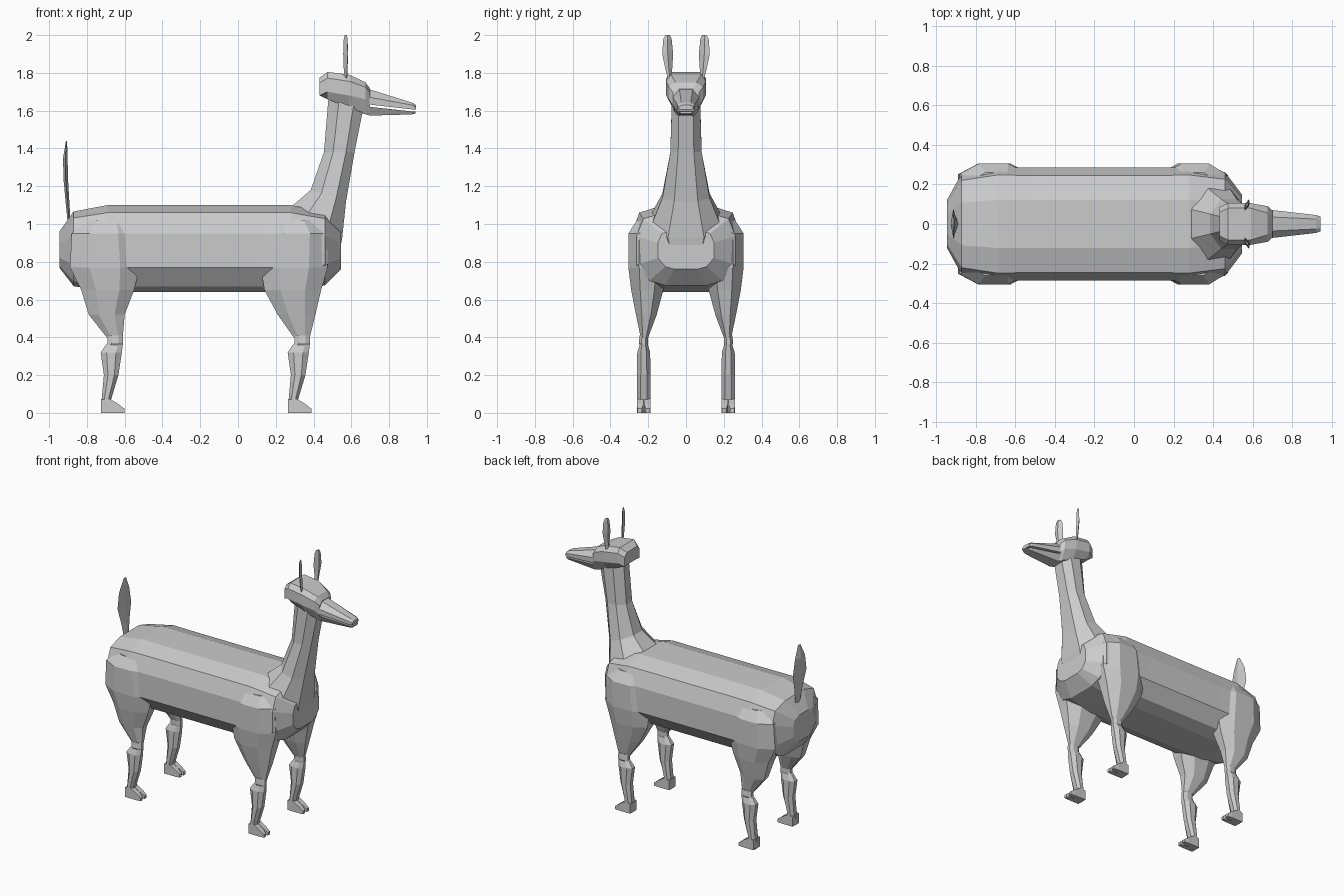
import bpy, bmesh

grey = bpy.data.materials.new("light_grey")
grey.diffuse_color = (0.6, 0.6, 0.6, 1)


def loft(name, rings, mirror=False):
    """Skin equal-length point rings, cap both ends, optionally mirror across y."""
    bm = bmesh.new()
    loops = [[bm.verts.new(p) for p in r] for r in rings]
    n = len(loops[0])
    for a, b in zip(loops, loops[1:]):
        for i in range(n):
            j = (i + 1) % n
            bm.faces.new((a[i], a[j], b[j], b[i]))
    bm.faces.new(loops[0][::-1])
    bm.faces.new(loops[-1])
    if mirror:
        dup = bmesh.ops.duplicate(bm, geom=bm.verts[:] + bm.edges[:] + bm.faces[:])["geom"]
        for v in dup:
            if isinstance(v, bmesh.types.BMVert):
                v.co.y = -v.co.y
    bmesh.ops.recalc_face_normals(bm, faces=bm.faces[:])
    me = bpy.data.meshes.new(name)
    bm.to_mesh(me)
    bm.free()
    me.materials.append(grey)
    ob = bpy.data.objects.new(name, me)
    bpy.context.collection.objects.link(ob)
    return ob


def octagon(z, x0, x1, y0, y1, k=0.28):
    """Level eight-sided ring with chamfered corners."""
    a, b = (x1 - x0) * k, (y1 - y0) * k
    return [(x0 + a, y0, z), (x1 - a, y0, z), (x1, y0 + b, z), (x1, y1 - b, z),
            (x1 - a, y1, z), (x0 + a, y1, z), (x0, y1 - b, z), (x0, y0 + b, z)]


def symmetric(half):
    """Close a +y half outline by mirroring it."""
    return half + [(x, -y, z) for x, y, z in reversed(half)]


# Barrel body: one half section scaled along x
half = [(0.12, 1.10), (0.245, 1.06), (0.285, 0.95), (0.285, 0.77), (0.21, 0.67), (0.12, 0.64)]
stations = [(-0.945, 0.42, 0.42), (-0.87, 0.9, 0.86), (-0.69, 1.01, 1), (-0.52, 1, 1),
            (0.12, 1, 1), (0.28, 1.01, 1), (0.46, 0.92, 0.84), (0.545, 0.52, 0.45)]
loft("body", [symmetric([(x, y * sy, 0.86 + (z - 0.86) * sz) for y, z in half])
              for x, sy, sz in stations])

# Thighs and shoulders tapering to the knees
loft("rear_thighs", [octagon(*r) for r in [
    (1.02, -0.82, -0.57, 0.12, 0.26), (0.95, -0.88, -0.54, 0.12, 0.305),
    (0.77, -0.89, -0.52, 0.11, 0.305), (0.65, -0.83, -0.55, 0.12, 0.29),
    (0.52, -0.79, -0.60, 0.155, 0.265), (0.40, -0.695, -0.61, 0.20, 0.24)]], True)
loft("front_shoulders", [octagon(*r) for r in [
    (1.02, 0.17, 0.42, 0.10, 0.26), (0.95, 0.15, 0.47, 0.10, 0.305),
    (0.77, 0.12, 0.475, 0.10, 0.305), (0.65, 0.14, 0.44, 0.12, 0.29),
    (0.52, 0.21, 0.41, 0.155, 0.265), (0.40, 0.295, 0.38, 0.20, 0.24)]], True)

# Lower legs and split hooves
for name, s in (("rear", -0.99), ("front", 0.0)):
    loft(name + "_lower_legs", [octagon(z, s + a, s + b, c, d) for z, a, b, c, d in [
        (0.41, 0.30, 0.38, 0.20, 0.245), (0.37, 0.30, 0.38, 0.20, 0.25),
        (0.36, 0.29, 0.38, 0.202, 0.245), (0.32, 0.263, 0.375, 0.19, 0.258),
        (0.20, 0.28, 0.357, 0.187, 0.26), (0.07, 0.268, 0.318, 0.187, 0.26),
        (0.0, 0.265, 0.325, 0.187, 0.26)]], True)
    for side, y0, y1, t0, t1 in (("inner", 0.187, 0.222, 0.19, 0.213),
                                 ("outer", 0.225, 0.26, 0.234, 0.257)):
        loft(f"{name}_{side}_toes", [
            [(s + x, a, 0), (s + x, b, 0), (s + x, b, z), (s + x, a, z)]
            for x, a, b, z in [(0.266, y0, y1, 0.07), (0.31, y0, y1, 0.075),
                               (0.355, y0, y1, 0.048), (0.389, t0, t1, 0.022)]], True)

# Neck: sloped rings given by back point, front point and half width
neck = [((0.28, 1.06), (0.53, 0.80), 0.15), ((0.28, 1.09), (0.552, 0.93), 0.19),
        ((0.385, 1.18), (0.572, 1.12), 0.125), ((0.455, 1.38), (0.617, 1.38), 0.083),
        ((0.48, 1.68), (0.665, 1.62), 0.075)]
rings = []
for (bx, bz), (fx, fz), w in neck:
    rings.append(symmetric([(bx + (fx - bx) * t, w * k, bz + (fz - bz) * t)
                            for t, k in ((0, 0.4), (0.3, 1), (0.72, 1), (1, 0.5))]))
loft("neck", rings)

# Head: rings along x as top, upper side, lower side and bottom points
head = [(0.432, 0.06, 1.775, 0.085, 1.70, 0.05), (0.475, 0.08, 1.805, 0.105, 1.72, 0.07),
        (0.59, 0.08, 1.79, 0.105, 1.70, 0.07), (0.675, 0.055, 1.75, 0.09, 1.68, 0.055),
        (0.70, 0.04, 1.715, 0.068, 1.655, 0.045)]
base = (1.685, 1.66, 1.615, 1.585, 1.575)
loft("head", [symmetric([(x, a, zt), (x, b, (zt + zm) / 2 + 0.01), (x, b, zm - 0.02), (x, c, zb)])
              for (x, a, zt, b, zm, c), zb in zip(head, base)])

# Muzzle and lower jaw with a narrow open mouth
loft("muzzle", [symmetric([(x, a, zt), (x, b, zm), (x, b, zb)]) for x, a, zt, b, zm, zb in [
    (0.66, 0.035, 1.725, 0.075, 1.68, 0.5 * 3.275), (0.70, 0.035, 1.712, 0.07, 1.67, 1.632),
    (0.92, 0.025, 1.643, 0.045, 1.63, 1.607), (0.942, 0.018, 1.63, 0.037, 1.62, 1.605)]])
loft("lower_jaw", [symmetric([(x, b, zt), (x, a, zb)]) for x, b, zt, a, zb in [
    (0.66, 0.07, 1.625, 0.05, 1.585), (0.70, 0.068, 1.62, 0.045, 1.574),
    (0.92, 0.042, 1.596, 0.03, 1.58), (0.94, 0.035, 1.595, 0.025, 1.585)]])

# Thin leaf-shaped ears, turned slightly outward
loft("ears", [[(0.57 - w * 0.4, y - w, z), (0.57 + t, y, z), (0.57 + w * 0.4, y + w, z),
               (0.57 - t, y, z)] for z, y, w, t in [
    (1.77, 0.085, 0.012, 0.008), (1.82, 0.091, 0.018, 0.010), (1.90, 0.097, 0.029, 0.013),
    (1.98, 0.098, 0.022, 0.010), (2.0, 0.097, 0.012, 0.005)]], True)

# Upright leaf-shaped tail
loft("tail", [[(x, -w, z), (x + t, 0, z), (x, w, z), (x - t, 0, z)] for x, z, w, t in [
    (-0.895, 1.02, 0.028, 0.008), (-0.903, 1.12, 0.045, 0.010), (-0.912, 1.24, 0.078, 0.012),
    (-0.914, 1.35, 0.058, 0.012), (-0.908, 1.44, 0.014, 0.003)]])
